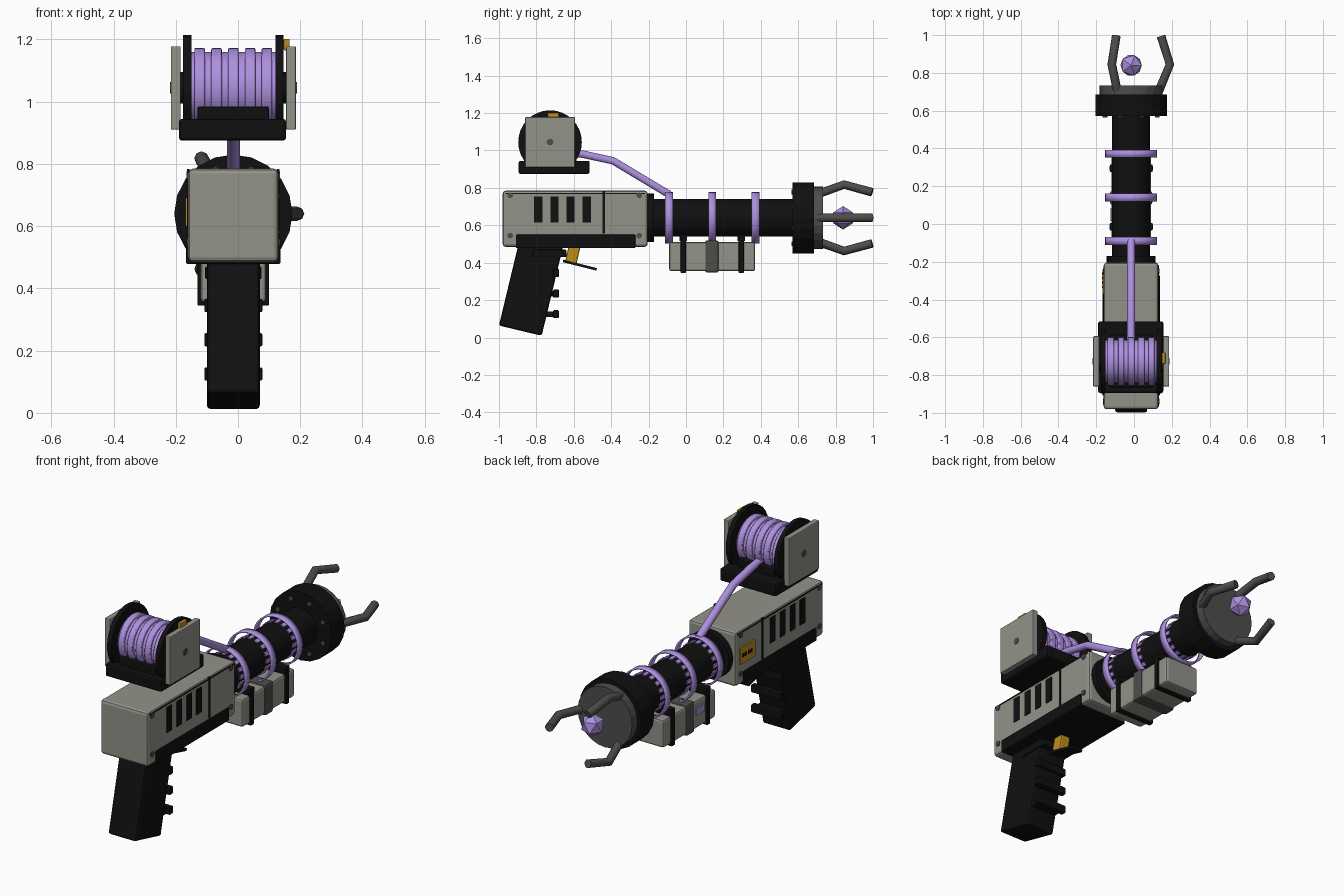
import bpy, math
from mathutils import Vector

if "Cube" in bpy.data.objects:
    bpy.data.objects.remove(bpy.data.objects["Cube"])

CX, CZ = -0.015, 0.64          # barrel axis


def mat(name, rgb):
    m = bpy.data.materials.new(name)
    m.diffuse_color = (*rgb, 1)
    m.use_nodes = True
    m.node_tree.nodes["Principled BSDF"].inputs["Base Color"].default_value = m.diffuse_color
    return m


GREY = mat("light_grey", (0.29, 0.29, 0.255))
DARK = mat("black", (0.005, 0.005, 0.005))
METAL = mat("dark_grey", (0.075, 0.075, 0.07))
PURPLE = mat("purple", (0.42, 0.28, 0.74))
YELLOW = mat("amber", (0.52, 0.27, 0.012))


def finish(o, name, m, bevel=0.0, smooth=False):
    o.name = name
    o.data.materials.clear()
    o.data.materials.append(m)
    if bevel:
        b = o.modifiers.new("bevel", 'BEVEL')
        b.width, b.segments = bevel, 2
    if smooth:
        bpy.ops.object.shade_smooth_by_angle(angle=math.radians(35))
    return o


def box(name, x, y, z, m, bevel=0.0, tilt=0.0):
    """Box from (min, max) ranges, optionally tilted about x."""
    bpy.ops.mesh.primitive_cube_add(size=1)
    o = bpy.context.object
    for v in o.data.vertices:
        v.co = Vector([c * (r[1] - r[0]) for c, r in zip(v.co, (x, y, z))])
    o.location = [sum(r) / 2 for r in (x, y, z)]
    o.rotation_euler.x = math.radians(tilt)
    return finish(o, name, m, bevel)


def cyl(name, loc, r, depth, m, axis='y', n=32, bevel=0.0, smooth=True):
    rot = (math.pi / 2, 0, 0) if axis == 'y' else (0, math.pi / 2, 0)
    bpy.ops.mesh.primitive_cylinder_add(vertices=n, radius=r, depth=depth, location=loc, rotation=rot)
    return finish(bpy.context.object, name, m, bevel, smooth)


def tube(name, pts, r, m, res=2):
    cu = bpy.data.curves.new(name, 'CURVE')
    cu.dimensions = '3D'
    cu.bevel_depth, cu.bevel_resolution, cu.use_fill_caps = r, res, True
    s = cu.splines.new('POLY')
    s.points.add(len(pts) - 1)
    for p, c in zip(s.points, pts):
        p.co = (*c, 1)
    cu.materials.append(m)
    o = bpy.data.objects.new(name, cu)
    bpy.context.collection.objects.link(o)


# Receiver with lower rail
box("receiver", (-0.16, 0.13), (-0.98, -0.205), (0.485, 0.785), GREY, 0.015)
box("lower_rail", (-0.167, 0.137), (-0.91, -0.27), (0.478, 0.55), DARK, 0.006)

# Side details: vents, seams, rivets
for s, x in ((-1, -0.16), (1, 0.13)):
    side = (x - 0.004, x + 0.004)
    for i in range(4):
        y = -0.79 + i * 0.0865
        box("vent_slot", side, (y - 0.022, y + 0.022), (0.615, 0.755), DARK)
    box("panel_seam", side, (-0.446, -0.434), (0.555, 0.783), DARK)
    box("top_seam", (x - 0.002, x + 0.002), (-0.965, -0.22), (0.768, 0.774), DARK)
    for y in (-0.94, -0.25):
        for z in (0.545, 0.76):
            cyl("rivet", (x, y, z), 0.015, 0.01, METAL, 'x', 12)

# Amber label on the left side
box("label_plate", (-0.168, -0.158), (-0.37, -0.24), (0.6, 0.69), YELLOW)
for i in range(4):
    y = -0.34 + i * 0.023
    box("label_mark", (-0.17, -0.166), (y, y + 0.015), (0.635, 0.655), DARK)

# Grip, finger ridges and trigger
box("grip", (-0.10, 0.07), (-0.945, -0.71), (0.03, 0.53), DARK, 0.012, -13.5)
for z in (0.125, 0.235, 0.345):
    box("finger_ridge", (-0.108, 0.078), (-0.71, -0.68), (z - 0.021, z + 0.021), DARK, 0.004)
    box("ridge_root", (-0.09, 0.06), (-0.77, -0.70), (z - 0.015, z + 0.015), DARK)
box("grip_collar", (-0.106, 0.076), (-0.82, -0.64), (0.43, 0.47), DARK, 0.005)
box("trigger", (-0.045, 0.015), (-0.637, -0.575), (0.395, 0.49), YELLOW, 0.008, -13)
box("trigger_guard", (-0.05, 0.02), (-0.66, -0.475), (0.38, 0.394), DARK, 0.0, -14)

# Barrel and collar
cyl("barrel", (CX, 0.185, CZ), 0.101, 0.79, DARK)
cyl("barrel_collar", (CX, -0.19, CZ), 0.13, 0.04, DARK)

# Glowing coil bands, each a thin hoop around a toothed inner ring
for y in (-0.09, 0.14, 0.372):
    bpy.ops.mesh.primitive_cylinder_add(vertices=32, radius=0.138, depth=0.042, end_fill_type='NOTHING',
                                        location=(CX, y, CZ), rotation=(math.pi / 2, 0, 0))
    hoop = finish(bpy.context.object, "coil_hoop", PURPLE, 0, True)
    hoop.modifiers.new("wall", 'SOLIDIFY').thickness = 0.008
    for i in range(16):
        a = math.tau * i / 16
        t = box("coil_tooth", (-0.011, 0.011), (-0.02, 0.02), (-0.006, 0.006), PURPLE)
        t.location = (CX + 0.1 * math.sin(a), y, CZ + 0.1 * math.cos(a))
        t.rotation_euler.y = a

# Muzzle disc, bolts and face plate
cyl("muzzle_disc", (CX, 0.628, CZ), 0.19, 0.115, DARK, n=20, smooth=False)
cyl("muzzle_plate", (CX, 0.705, CZ), 0.167, 0.055, METAL, n=24, smooth=False)
for i in range(8):
    a = math.tau * (i + 0.5) / 8
    cyl("muzzle_bolt", (CX + 0.15 * math.cos(a), 0.57, CZ + 0.15 * math.sin(a)), 0.013, 0.012, METAL, n=10)

# Three bent prongs around a crystal
for i in range(3):
    a = math.tau * i / 3
    tube("prong", [(CX + r * math.cos(a), y, CZ + r * math.sin(a))
                   for r, y in ((0.145, 0.70), (0.205, 0.845), (0.158, 0.995))], 0.023, METAL)
bpy.ops.mesh.primitive_ico_sphere_add(subdivisions=1, radius=0.063, location=(CX, 0.84, CZ))
finish(bpy.context.object, "crystal", PURPLE)

# Battery pack under the barrel
box("battery", (-0.12, 0.09), (-0.09, 0.37), (0.355, 0.51), GREY, 0.012)
box("battery_clamp", (-0.127, 0.097), (0.102, 0.175), (0.347, 0.52), METAL, 0.012)
for y in (-0.015, 0.295):
    box("battery_strap", (-0.13, 0.1), (y - 0.014, y + 0.014), (0.345, 0.545), DARK, 0.004)
    box("strap_buckle", (-0.128, 0.098), (y - 0.02, y + 0.02), (0.515, 0.55), DARK, 0.003)
box("battery_light", (-0.124, -0.118), (0.015, 0.085), (0.43, 0.47), PURPLE)

# Cable reel cradle
box("reel_base", (-0.19, 0.155), (-0.895, -0.515), (0.875, 0.945), DARK, 0.01)
box("reel_saddle", (-0.13, 0.1), (-0.865, -0.585), (0.935, 0.985), DARK, 0.006)

# Reel drum with raised windings
RY, RZ = -0.727, 1.045
cyl("reel_drum", (CX, RY, RZ), 0.114, 0.28, PURPLE, 'x')
for i in range(5):
    cyl("winding", (CX + (i - 2) * 0.054, RY, RZ), 0.128, 0.034, PURPLE, 'x', 32, 0.005)

# Reel flanges, side plates and hubs
for s in (-1, 1):
    cyl("reel_flange", (CX + s * 0.148, RY, RZ), 0.17, 0.026, DARK, 'x')
    cyl("reel_axle", (CX + s * 0.165, RY, RZ), 0.05, 0.03, DARK, 'x')
    x = CX + s * 0.185
    box("reel_side_plate", (x - 0.016, x + 0.016), (RY - 0.133, RY + 0.133), (0.91, 1.178), GREY, 0.004)
    cyl("reel_hub", (x + s * 0.015, RY, RZ), 0.018, 0.008, METAL, 'x', 12)
box("reel_catch", (0.147, 0.166), (-0.74, -0.68), (1.165, 1.202), YELLOW, 0.003)

# Feed cable from the reel to the first coil
tube("feed_cable", [(CX, -0.62, 0.99), (CX, -0.55, 0.98), (CX, -0.39, 0.945), (CX, -0.09, 0.765)], 0.021, PURPLE, 3)
